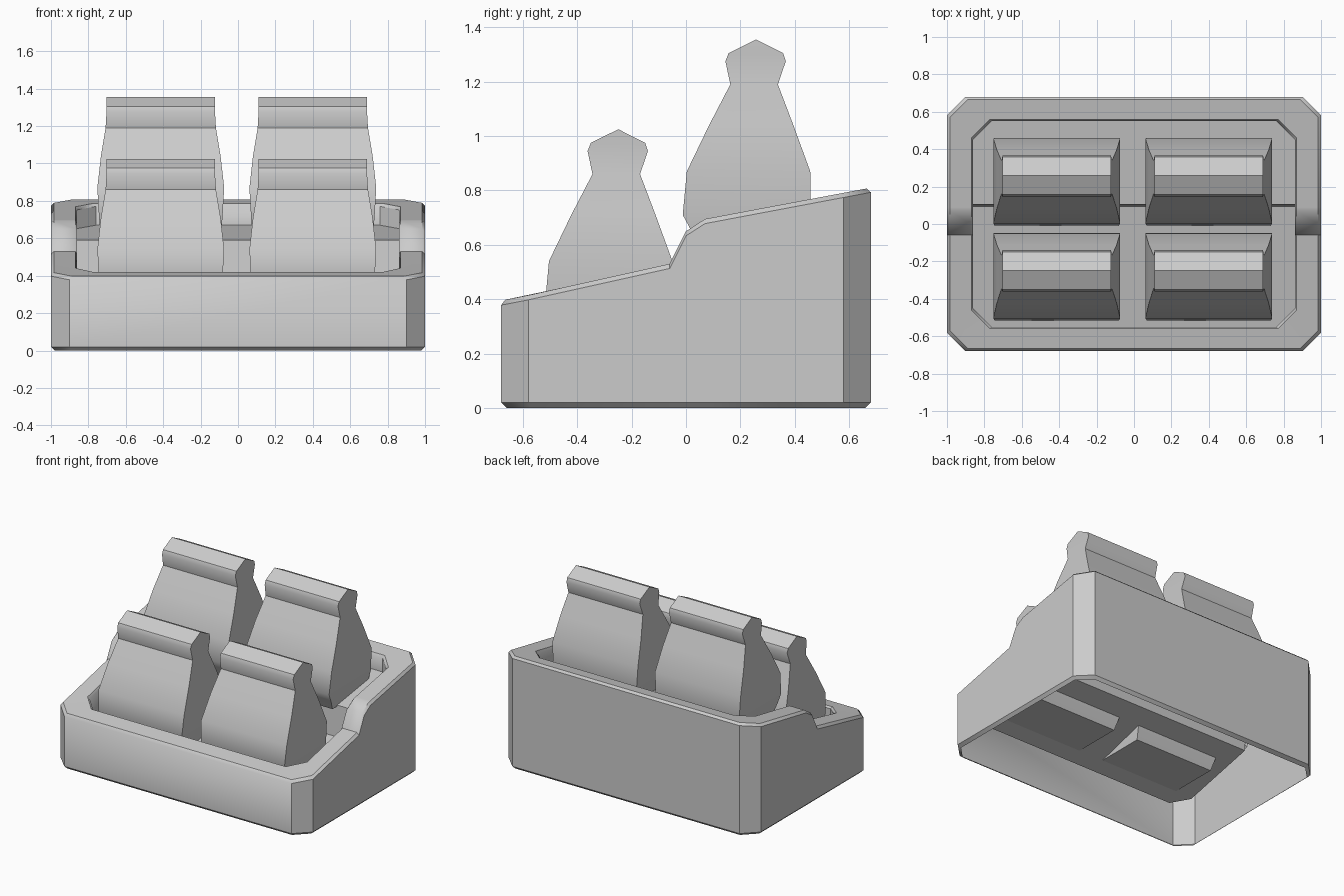
import bpy, math

if "Cube" in bpy.data.objects:
    bpy.data.objects.remove(bpy.data.objects["Cube"])

def make_object(name, verts, faces):
    mesh = bpy.data.meshes.new(name)
    mesh.from_pydata(verts, [], faces)
    mesh.update()
    obj = bpy.data.objects.new(name, mesh)
    bpy.context.collection.objects.link(obj)
    bpy.ops.object.select_all(action='DESELECT')
    obj.select_set(True)
    bpy.context.view_layer.objects.active = obj
    bpy.ops.object.mode_set(mode='EDIT')
    bpy.ops.mesh.select_all(action='SELECT')
    bpy.ops.mesh.normals_make_consistent(inside=False)
    bpy.ops.object.mode_set(mode='OBJECT')
    bpy.ops.object.shade_smooth_by_angle(angle=math.radians(38))
    return obj

def interp(points, t):
    if t <= points[0][0]:
        return points[0][1]
    for (a, za), (b, zb) in zip(points, points[1:]):
        if t <= b:
            return za + (zb - za) * (t - a) / (b - a)
    return points[-1][1]

# Heights of the rim and of the sloped, stepped floor along y
RIM = [(-0.68, 0.395), (-0.6, 0.41), (-0.06, 0.53), (0.0, 0.65), (0.07, 0.695), (0.68, 0.81)]
FLOOR = [(-0.55, 0.225), (0.09, 0.37), (0.105, 0.59), (0.55, 0.67)]
BREAKS = [-0.06, 0.0, 0.07, 0.09, 0.105]

def ring(hx, hy, c, height):
    # chamfered rectangle: right side going back, then left side coming forward
    right = [(hx - c, -hy), (hx, -hy + c)] + [(hx, y) for y in BREAKS] + [(hx, hy - c), (hx - c, hy)]
    pts = right + [(-x, y) for x, y in reversed(right)]
    return [(x, y, height(y)) for x, y in pts]

# Tray: open-bottomed shell of stacked rings
rings = [
    ring(0.98, 0.66, 0.09, lambda y: 0.0),
    ring(1.0, 0.68, 0.1, lambda y: 0.02),
    ring(1.0, 0.68, 0.1, lambda y: interp(RIM, y) - 0.017),
    ring(0.985, 0.665, 0.095, lambda y: interp(RIM, y)),
    ring(0.87, 0.56, 0.1, lambda y: interp(RIM, y)),
    ring(0.86, 0.55, 0.1, lambda y: interp(RIM, y) - 0.015),
    ring(0.86, 0.55, 0.1, lambda y: interp(FLOOR, y)),
]
n = len(rings[0])
verts = [v for r in rings for v in r]
faces = []
for k in range(len(rings) - 1):
    for i in range(n):
        j = (i + 1) % n
        faces.append((k * n + i, k * n + j, (k + 1) * n + j, (k + 1) * n + i))
base = (len(rings) - 1) * n
for i in range(n // 2 - 1):
    faces.append((base + i, base + i + 1, base + n - 2 - i, base + n - 1 - i))
make_object("tray", verts, faces)

# Bags: rows of (height, front y, back y, half width)
ROWS = [
    (0.58, 0.055, 0.415, 0.31),
    (0.66, 0.015, 0.447, 0.325),
    (0.71, -0.012, 0.46, 0.33),
    (0.87, 0.003, 0.457, 0.339),
    (1.04, 0.085, 0.395, 0.32),
    (1.19, 0.163, 0.338, 0.295),
    (1.275, 0.145, 0.367, 0.29),
    (1.305, 0.157, 0.357, 0.291),
]

def bag(name, cx, dy, dz):
    verts, faces = [], [(3, 2, 1, 0)]
    for z, yf, yb, w in ROWS:
        verts += [(cx + x, y + dy, z + dz) for x, y in ((-w, yf), (w, yf), (w, yb), (-w, yb))]
    for k in range(len(ROWS) - 1):
        a, b = 4 * k, 4 * k + 4
        faces += [(a + i, a + (i + 1) % 4, b + (i + 1) % 4, b + i) for i in range(4)]
    # folded ridge on top
    t = len(verts)
    verts += [(cx - 0.291, 0.258 + dy, 1.355 + dz), (cx + 0.291, 0.258 + dy, 1.355 + dz)]
    b = t - 4
    faces += [(b, b + 1, t + 1, t), (b + 2, b + 3, t, t + 1), (b + 1, b + 2, t + 1), (b + 3, b, t)]
    make_object(name, verts, faces)

for side, cx in (("left", -0.413), ("right", 0.4)):
    bag("back_bag_" + side, cx, 0.0, 0.0)
    bag("front_bag_" + side, cx, -0.507, -0.33)
